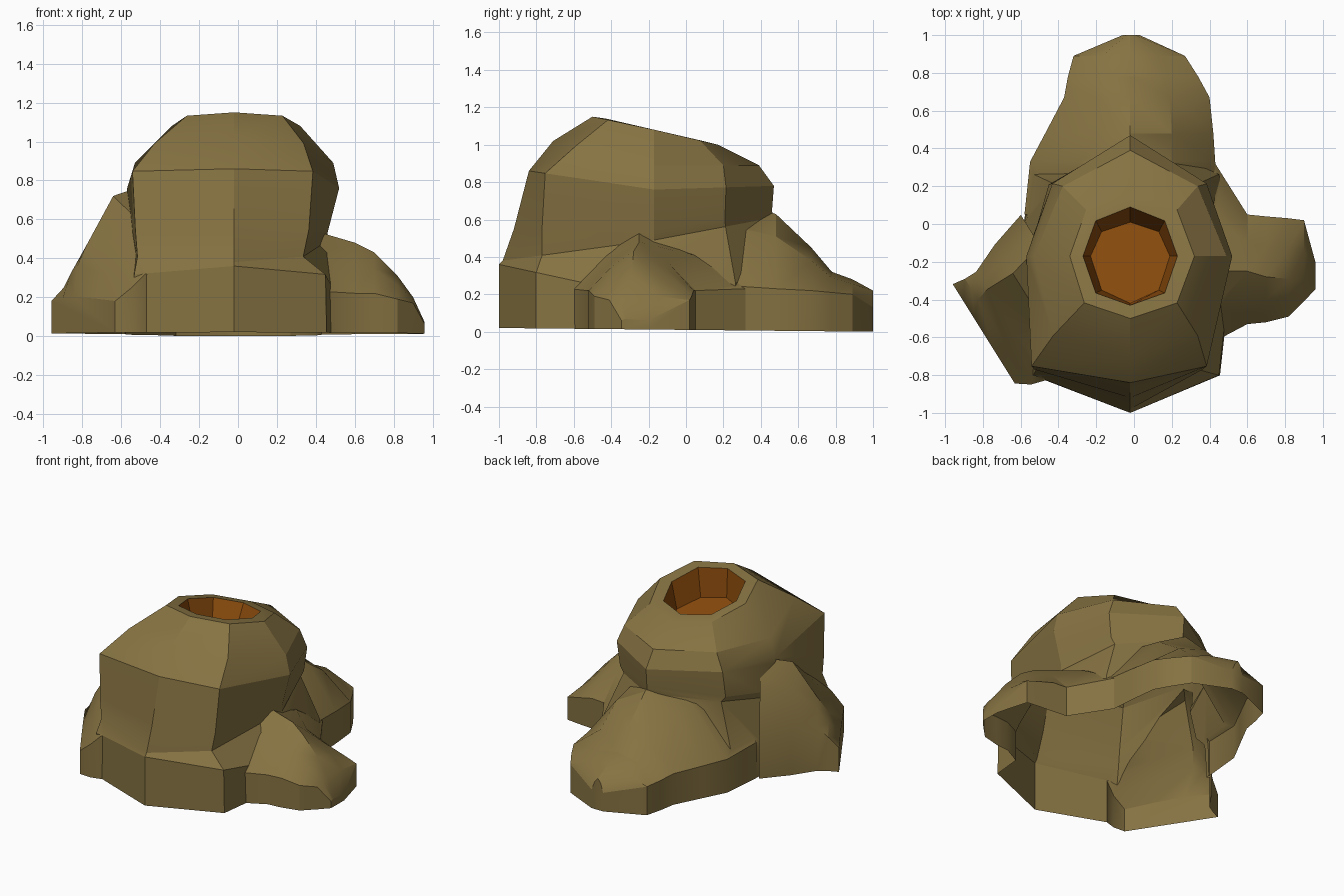
import bpy, bmesh, math
from mathutils import Vector

if "Cube" in bpy.data.objects:
    bpy.data.objects.remove(bpy.data.objects["Cube"])


def material(name, rgb):
    m = bpy.data.materials.new(name)
    m.diffuse_color = (*rgb, 1)
    m.use_nodes = True
    m.node_tree.nodes["Principled BSDF"].inputs["Base Color"].default_value = m.diffuse_color
    return m


rock = material("brown rock", (0.24, 0.171, 0.055))
lava = material("orange lava", (0.262, 0.072, 0.004))


def loft(name, rings, lava_from=None):
    """Skin closed rings of equal length into a capped solid."""
    bm = bmesh.new()
    vs = [[bm.verts.new(p) for p in r] for r in rings]
    n = len(vs[0])
    for k, (lo, hi) in enumerate(zip(vs, vs[1:])):
        for i in range(n):
            j = (i + 1) % n
            f = bm.faces.new((lo[i], lo[j], hi[j], hi[i]))
            if lava_from is not None and k >= lava_from:
                f.material_index = 1
    bm.faces.new(vs[0][::-1])
    top = bm.faces.new(vs[-1])
    if lava_from is not None:
        top.material_index = 1
    bmesh.ops.recalc_face_normals(bm, faces=bm.faces)
    me = bpy.data.meshes.new(name)
    bm.to_mesh(me)
    bm.free()
    me.materials.append(rock)
    me.materials.append(lava)
    ob = bpy.data.objects.new(name, me)
    bpy.context.collection.objects.link(ob)
    return ob


def octagon(xr, xl, yf, yb, zf, zs, zb, kx, kf, kb, kl=None):
    """Eight-sided ring around the crater axis; k values place its corners (kl: front left)."""
    cx, cy = -0.02, -0.17
    pts = []
    for u, v in ((1, 0), (1, 1), (0, 1), (-1, 1), (-1, 0), (-1, -1), (0, -1), (1, -1)):
        if u and v:
            u *= kl if kl and u < 0 and v < 0 else kx
            v *= kb if v > 0 else kf
        x = cx + u * (xr - cx if u > 0 else cx - xl)
        y = cy + v * (yb - cy if v > 0 else cy - yf)
        z = zs + abs(v) * ((zb if v > 0 else zf) - zs)
        pts.append((x, y, z))
    return pts


def spur(name, origin, angle, rows, bottom, fa, fb):
    """Ridge running outwards; each row is distance, side a, side b, crest, shoulder z, crest z."""
    d = Vector((math.cos(angle), math.sin(angle), 0))
    p = Vector((-d.y, d.x, 0))
    o = Vector((*origin, 0))
    rings = []
    for t, a, b, c, zs, zt in rows:
        prof = [(a, bottom), (a, zs), ((a + c) / 2, zs + fa * (zt - zs)), (c, zt),
                ((b + c) / 2, zs + fb * (zt - zs)), (b, zs), (b, bottom)]
        rings.append([o + d * t + p * s + Vector((0, 0, z)) for s, z in prof])
    return loft(name, rings)


# Main mound: skirt, crease, dome, rim and crater
mound = loft("rock_mound", [
    octagon(0.53, -0.62, -1.00, 0.45, -0.15, -0.15, -0.15, 0.87, 0.76, 0.70),
    octagon(0.52, -0.61, -1.00, 0.45, 0.36, 0.18, 0.30, 0.87, 0.76, 0.70),
    octagon(0.46, -0.56, -0.98, 0.465, 0.38, 0.49, 0.61, 0.74, 0.74, 0.60, 0.92),
    octagon(0.46, -0.56, -0.92, 0.46, 0.55, 0.53, 0.65, 0.80, 0.80, 0.60, 0.94),
    octagon(0.52, -0.57, -0.84, 0.47, 0.86, 0.76, 0.78, 0.75, 0.87, 0.60, 0.95),
    octagon(0.49, -0.53, -0.71, 0.39, 1.02, 0.89, 0.89, 0.70, 0.78, 0.66, 0.80),
    octagon(0.32, -0.34, -0.50, 0.17, 1.15, 1.08, 1.00, 0.73, 0.75, 0.72, 0.76),
    octagon(0.23, -0.27, -0.43, 0.09, 1.14, 1.08, 1.02, 0.73, 0.75, 0.72),
    octagon(0.19, -0.23, -0.42, 0.01, 0.94, 0.90, 0.87, 0.72, 0.72, 0.72),
], lava_from=7)

# Three ridges spreading from the mound
spurs = [
    spur("back_ridge", (0, 0), math.pi / 2, [
        (0.05, -0.46, 0.58, 0.02, 0.26, 0.68),
        (0.33, -0.43, 0.55, 0.02, 0.24, 0.67),
        (0.48, -0.42, 0.47, 0.02, 0.23, 0.63),
        (0.67, -0.40, 0.37, 0.02, 0.22, 0.45),
        (0.78, -0.34, 0.35, 0.02, 0.21, 0.32),
        (0.89, -0.27, 0.32, 0.02, 0.20, 0.28),
        (1.00, -0.03, 0.06, 0.02, 0.13, 0.22)], -0.11, 0.7, 0.7),
    spur("right_ridge", (0, 0), 0, [
        (0.30, -0.68, 0.42, -0.25, 0.24, 0.54),
        (0.43, -0.62, 0.32, -0.25, 0.23, 0.53),
        (0.60, -0.53, 0.05, -0.25, 0.22, 0.48),
        (0.70, -0.52, 0.04, -0.28, 0.22, 0.43),
        (0.82, -0.49, 0.03, -0.29, 0.19, 0.31),
        (0.90, -0.41, 0.02, -0.30, 0.17, 0.20),
        (0.96, -0.345, -0.20, -0.32, 0.06, 0.07)], -0.12, 0.6, 0.6),
    spur("left_ridge", (-0.79, -0.59), math.radians(212), [
        (-0.50, -0.44, 0.35, -0.25, 0.28, 0.77),
        (-0.30, -0.38, 0.37, -0.20, 0.30, 0.72),
        (-0.14, -0.31, 0.37, -0.20, 0.32, 0.47),
        (-0.07, -0.31, 0.35, -0.18, 0.25, 0.36),
        (0.00, -0.32, 0.30, -0.10, 0.18, 0.20)], -0.13, 0.65, 0.65),
]

# Merge the ridges into the mound
bpy.context.view_layer.objects.active = mound
mound.select_set(True)
for s in spurs:
    mod = mound.modifiers.new("merge", 'BOOLEAN')
    mod.operation = 'UNION'
    mod.solver = 'EXACT'
    mod.object = s
    bpy.ops.object.modifier_apply(modifier=mod.name)
    bpy.data.objects.remove(s)

# Open underside, trimmed along a slightly tilted ground plane
bm = bmesh.new()
bm.from_mesh(mound.data)
bmesh.ops.bisect_plane(bm, geom=bm.verts[:] + bm.edges[:] + bm.faces[:], dist=1e-5,
                       plane_co=(0, 0, 0.01), plane_no=(0, 0.01, 1), clear_inner=True)
bm.to_mesh(mound.data)
bm.free()

bpy.ops.object.select_all(action='DESELECT')
mound.select_set(True)
bpy.context.view_layer.objects.active = mound
bpy.ops.object.shade_smooth_by_angle(angle=math.radians(25))
